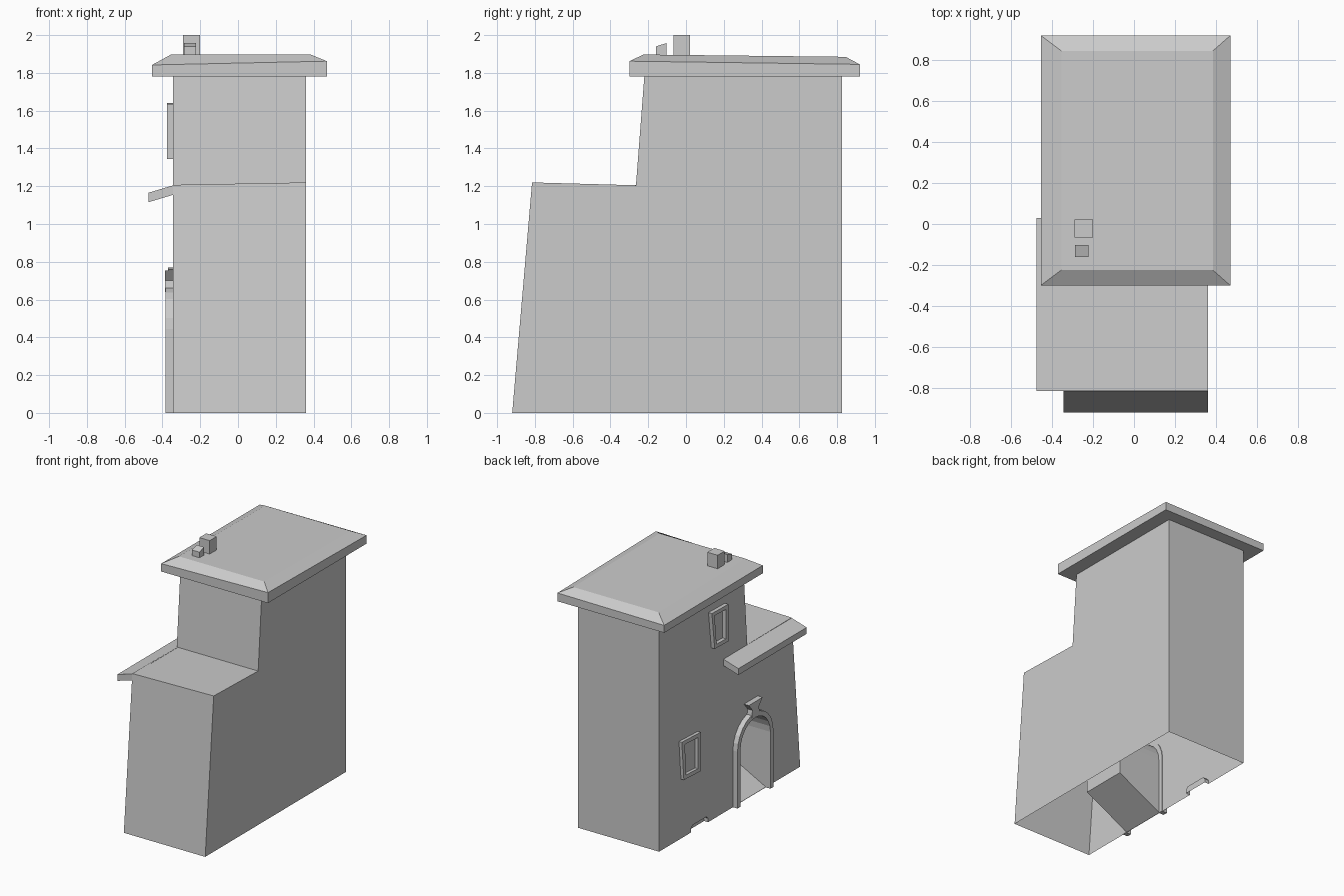
import bpy, bmesh, math

if "Cube" in bpy.data.objects:
    bpy.data.objects.remove(bpy.data.objects["Cube"])

LEFT, RIGHT = -0.345, 0.36


def build(name, verts, faces):
    bm = bmesh.new()
    vs = [bm.verts.new(v) for v in verts]
    for f in faces:
        bm.faces.new([vs[i] for i in f])
    bmesh.ops.recalc_face_normals(bm, faces=bm.faces)
    me = bpy.data.meshes.new(name)
    bm.to_mesh(me)
    bm.free()
    ob = bpy.data.objects.new(name, me)
    bpy.context.collection.objects.link(ob)
    return ob


def loft(name, a, b):
    """Closed solid between two matching 3D loops."""
    n = len(a)
    sides = [(i, (i + 1) % n, n + (i + 1) % n, n + i) for i in range(n)]
    return build(name, a + b, sides + [tuple(range(n)), tuple(range(n, 2 * n))])


def prism(name, pts, x0, x1):
    """(y, z) outline extruded along x."""
    return loft(name, [(x0, y, z) for y, z in pts], [(x1, y, z) for y, z in pts])


def frame(name, outer, inner, x0, x1, closed=True):
    """Band between two (y, z) outlines, extruded along x."""
    n = len(outer)
    verts = [(x, y, z) for x in (x0, x1) for loop in (outer, inner) for y, z in loop]
    faces = []
    for i in range(n if closed else n - 1):
        j = (i + 1) % n
        ring = [(0, n), (n, 3 * n), (3 * n, 2 * n), (2 * n, 0)]
        faces += [(a + i, a + j, b + j, b + i) for a, b in ring]
    if not closed:
        faces += [(k, n + k, 3 * n + k, 2 * n + k) for k in (0, n - 1)]
    return build(name, verts, faces)


def arch(r, cy=-0.31, spring=0.445, base=0.0, steps=12):
    pts = [(cy + r * math.cos(math.pi * i / steps), spring + r * math.sin(math.pi * i / steps))
           for i in range(steps + 1)]
    return [(cy + r, base)] + pts + [(cy - r, base)]


# Stepped main walls
walls = prism("walls", [(-0.92, 0), (-0.815, 1.22), (-0.265, 1.205), (-0.22, 1.79),
                        (0.825, 1.79), (0.825, 0)], LEFT, RIGHT)
for v in walls.data.vertices:
    if abs(v.co.z - 1.22) < 0.001 and v.co.x < 0:
        v.co.z = 1.207

# Arched doorway with a rising floor, and a small vent at the wall foot
door_cut = loft("doorway_cutter", [(-0.445, y, z) for y, z in arch(0.185, base=-0.05)],
                [(0.03, y, z) for y, z in arch(0.185, base=0.2)])
vent_cut = prism("vent_cutter", [(0.22, -0.05), (0.22, 0.03), (0.24, 0.05), (0.41, 0.05),
                                 (0.43, 0.03), (0.43, -0.05)], -0.4, -0.31)
for cutter in (door_cut, vent_cut):
    mod = walls.modifiers.new("cut", 'BOOLEAN')
    mod.operation, mod.solver, mod.object = 'DIFFERENCE', 'EXACT', cutter
deps = bpy.context.evaluated_depsgraph_get()
cut_mesh = bpy.data.meshes.new_from_object(walls.evaluated_get(deps))
walls.modifiers.clear()
walls.data = cut_mesh
for cutter in (door_cut, vent_cut):
    bpy.data.objects.remove(cutter)

# The building is open underneath
bm = bmesh.new()
bm.from_mesh(cut_mesh)
under = [f for f in bm.faces if all(abs(v.co.z) < 0.001 for v in f.verts)]
bmesh.ops.delete(bm, geom=under, context='FACES')
bm.to_mesh(cut_mesh)
bm.free()

# Door surround and keystone
frame("door_surround", arch(0.222), arch(0.185), LEFT + 0.005, -0.385, closed=False)
prism("keystone", [(-0.36, 0.64), (-0.35, 0.70), (-0.395, 0.755), (-0.225, 0.755),
                   (-0.27, 0.70), (-0.26, 0.64)], LEFT + 0.005, -0.387)


# Slightly crooked window frames
def window(name, corners, depth):
    cy = sum(p[0] for p in corners) / 4
    cz = sum(p[1] for p in corners) / 4
    inner = [(cy + (y - cy) * 0.70, cz + (z - cz) * 0.80) for y, z in corners]
    frame(name, corners, inner, LEFT + 0.005, depth)


window("upper_window", [(0.01, 1.345), (0.18, 1.35), (0.215, 1.64), (0.01, 1.635)], -0.375)
window("lower_window", [(0.345, 0.455), (0.555, 0.465), (0.58, 0.77), (0.345, 0.76)], -0.37)

# Sloping awning along the terrace edge
section = [(LEFT + 0.01, 1.207), (-0.475, 1.165), (-0.475, 1.115), (LEFT + 0.01, 1.157)]
loft("awning", [(x, -0.815, z) for x, z in section], [(x, 0.03, z) for x, z in section])

# Main roof slab with chamfered top
x0, x1, y0, y1 = -0.455, 0.47, -0.3, 0.92
base = [(x0, y0), (x1, y0), (x1, y1), (x0, y1)]
top = [(-0.355, -0.225, 1.897), (0.385, -0.225, 1.897), (0.385, 0.845, 1.885), (-0.355, 0.845, 1.885)]
rim = [(x, y, z) for (x, y), z in zip(base, (1.842, 1.862, 1.845, 1.838))]
sides = [(k + i, k + (i + 1) % 4, k + 4 + (i + 1) % 4, k + 4 + i) for k in (0, 4) for i in range(4)]
build("roof", [(x, y, 1.78) for x, y in base] + rim + top,
      sides + [(0, 1, 2, 3), (8, 9, 10, 11)])

# Chimneys
prism("tall_chimney", [(-0.065, 1.88), (-0.065, 2.0), (0.022, 2.0), (0.022, 1.88)], -0.29, -0.2)
prism("short_chimney", [(-0.16, 1.88), (-0.16, 1.94), (-0.102, 1.958), (-0.102, 1.88)], -0.287, -0.222)
